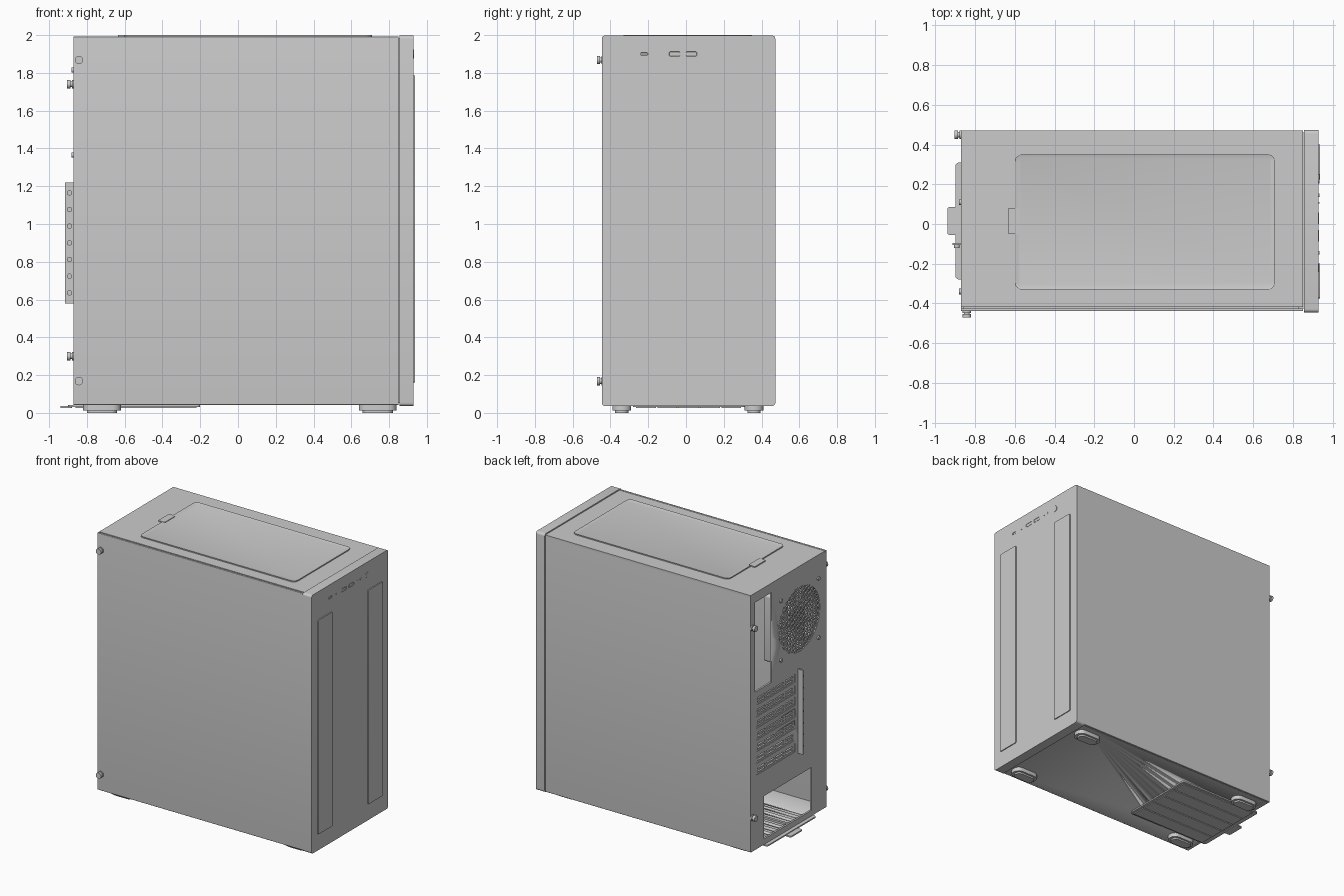
import bpy, bmesh, math
from mathutils import Matrix, Vector

default_cube = bpy.data.objects.get("Cube")
if default_cube:
    bpy.data.objects.remove(default_cube, do_unlink=True)

grey = bpy.data.materials.new("light_grey")
grey.use_nodes = True
shade = (0.6, 0.6, 0.6, 1)
grey.diffuse_color = shade
grey.node_tree.nodes["Principled BSDF"].inputs["Base Color"].default_value = shade

# Main dimensions
REAR, JOINT, FRONT = -0.872, 0.855, 0.93
RIGHT, LEFT = -0.425, 0.47
BOTTOM, TOP = 0.042, 1.992
WALL = 0.014
TURN = {"x": Matrix.Rotation(math.pi / 2, 4, "Y"),
        "y": Matrix.Rotation(math.pi / 2, 4, "X")}


def finish(name, bm):
    """Turn a bmesh into a named, shaded object."""
    mesh = bpy.data.meshes.new(name)
    bm.to_mesh(mesh)
    bm.free()
    mesh.materials.append(grey)
    obj = bpy.data.objects.new(name, mesh)
    bpy.context.collection.objects.link(obj)
    bpy.ops.object.select_all(action="DESELECT")
    obj.select_set(True)
    bpy.context.view_layer.objects.active = obj
    bpy.ops.object.shade_smooth_by_angle(angle=math.radians(30))
    return obj


def add_box(bm, xs, ys, zs):
    """Add a box given its range along each axis."""
    spans = (xs, ys, zs)
    centre = Vector([sum(s) / 2 for s in spans])
    size = [s[1] - s[0] for s in spans]
    matrix = Matrix.Translation(centre) @ Matrix.Diagonal((*size, 1))
    return bmesh.ops.create_cube(bm, size=1, matrix=matrix)["verts"]


def add_disc(bm, centre, radius, depth, axis, sides=24):
    """Add a cylinder lying along the named axis."""
    bmesh.ops.create_cone(bm, cap_ends=True, segments=sides, radius1=radius, radius2=radius,
                          depth=depth, matrix=Matrix.Translation(centre) @ TURN[axis])


def plate(name, xs, ys, zs, axis=None, radius=0.0, rim=0.0, drop=0.0):
    """Box whose corners are rounded about one axis, optionally with a sunken face."""
    bm = bmesh.new()
    add_box(bm, xs, ys, zs)
    if axis:
        i = "xyz".index(axis)
        edges = [e for e in bm.edges if abs((e.verts[0].co - e.verts[1].co).normalized()[i]) > 0.9]
        bmesh.ops.bevel(bm, geom=edges, offset=radius, segments=5, profile=0.5, affect="EDGES")
        if rim:
            bm.normal_update()
            faces = [f for f in bm.faces if f.normal[i] > 0.9]
            bmesh.ops.inset_individual(bm, faces=faces, thickness=rim, depth=-drop)
    return finish(name, bm)


def cut(target, bm):
    """Carve the cutter mesh out of the target."""
    cutter = finish("cutter", bm)
    cutter.hide_render = True
    mod = target.modifiers.new("openings", "BOOLEAN")
    mod.operation = "DIFFERENCE"
    mod.solver = "EXACT"
    mod.object = cutter
    bpy.context.view_layer.objects.active = target
    bpy.ops.object.modifier_apply(modifier=mod.name)
    bpy.data.objects.remove(cutter, do_unlink=True)


# Case shell
body_x = (REAR, JOINT - 0.004)
body_z = (BOTTOM, TOP)
plate("top_panel", body_x, (RIGHT + 0.006, LEFT), (TOP - WALL, TOP))
plate("left_side_panel", body_x, (LEFT - WALL, LEFT), body_z, "x", 0.005)
plate("right_side_panel", body_x, (RIGHT - WALL, RIGHT), body_z, "x", 0.004)
plate("inner_front_wall", (JOINT - 0.03, JOINT), (RIGHT, LEFT - 0.01), (BOTTOM + 0.01, TOP - 0.01))
plate("power_supply_shroud", body_x, (RIGHT, LEFT - WALL), (0.45, 0.46))
floor = plate("floor", body_x, (RIGHT, LEFT - WALL), (BOTTOM, BOTTOM + WALL))

# Floor vents under the power supply
vents = bmesh.new()
for i in range(8):
    y = -0.23 + i * 0.066
    add_box(vents, (-0.82, -0.28), (y, y + 0.045), (0, 0.1))
cut(floor, vents)

# Rear wall with its openings
fan_y, fan_z, fan_r = -0.115, 1.59, 0.245
slot_heights = [1.165 - i * 0.0883 for i in range(7)]
through = (REAR - 0.1, REAR + 0.1)
rear_wall = plate("rear_wall", (REAR, REAR + WALL), (RIGHT, LEFT - WALL), (BOTTOM, TOP - WALL))
holes = bmesh.new()
add_box(holes, through, (0.22, 0.42), (1.24, 1.92))
add_box(holes, through, (-0.26, 0.31), (0.085, 0.41))
add_disc(holes, (REAR, fan_y, fan_z), fan_r, 0.2, "x", 48)
for z in slot_heights:
    add_box(holes, through, (-0.06, 0.4), (z - 0.032, z + 0.032))
cut(rear_wall, holes)

# Vented expansion slot covers
covers = bmesh.new()
for z in slot_heights:
    for offset in (-0.026, 0, 0.026):
        add_box(covers, (REAR + 0.004, REAR + 0.012), (-0.07, 0.41),
                (z + offset - 0.007, z + offset + 0.007))
    for i in range(5):
        y = -0.05 + i * 0.11
        add_box(covers, (REAR + 0.005, REAR + 0.011), (y - 0.012, y + 0.012), (z - 0.03, z + 0.03))
finish("slot_covers", covers)

# Slot bracket with a row of screws
plate("slot_bracket", (-0.915, REAR), (-0.105, -0.095), (0.58, 1.22))
screws = bmesh.new()
for z in slot_heights:
    add_disc(screws, (-0.892, -0.112, z), 0.014, 0.016, "y", 16)
finish("slot_screws", screws)

# Rear fan grille of crossed bars clipped to the circle
grille = bmesh.new()
centre = Matrix.Translation((REAR + 0.006, fan_y, fan_z))
pitch = 0.034
for angle in (math.radians(30), math.radians(-30), math.radians(90)):
    turn = centre @ Matrix.Rotation(angle, 4, "X")
    for i in range(-7, 8):
        half = math.sqrt(fan_r ** 2 - (i * pitch) ** 2) + 0.003
        bar = add_box(grille, (-0.004, 0.004), (-half, half), (i * pitch - 0.004, i * pitch + 0.004))
        bmesh.ops.transform(grille, matrix=turn, verts=bar)
finish("fan_grille", grille)

# Rear fan behind the grille
fan_frame = plate("fan_frame", (REAR + 0.018, REAR + 0.12), (fan_y - 0.255, fan_y + 0.255),
                  (fan_z - 0.255, fan_z + 0.255), "x", 0.02)
bore = bmesh.new()
add_disc(bore, (REAR, fan_y, fan_z), fan_r - 0.004, 0.5, "x", 48)
cut(fan_frame, bore)
fan = bmesh.new()
add_disc(fan, (REAR + 0.065, fan_y, fan_z), 0.09, 0.08, "x", 32)
for i in range(9):
    blade = add_box(fan, (-0.004, 0.004), (-0.055, 0.055), (0.07, 0.225))
    spin = Matrix.Rotation(i * math.tau / 9, 4, "X") @ Matrix.Rotation(math.radians(50), 4, "Z")
    bmesh.ops.transform(fan, matrix=Matrix.Translation((REAR + 0.065, fan_y, fan_z)) @ spin, verts=blade)
finish("fan_rotor", fan)
fan_screws = bmesh.new()
for sy in (-1, 1):
    for sz in (-1, 1):
        add_disc(fan_screws, (REAR - 0.004, fan_y + sy * 0.225, fan_z + sz * 0.225), 0.014, 0.012, "x", 16)
finish("fan_screws", fan_screws)


# Thumbscrews: a collar, a neck and a head
def thumbscrew(name, base, axis):
    bm = bmesh.new()
    out = Vector([-1 if a == axis else 0 for a in "xyz"])
    for distance, radius, depth in ((0.004, 0.022, 0.008), (0.011, 0.014, 0.01), (0.024, 0.022, 0.018)):
        add_disc(bm, Vector(base) + out * distance, radius, depth, axis, 20)
    finish(name, bm)


for level, side_z, rear_z in (("upper", 1.868, 1.74), ("lower", 0.168, 0.3)):
    thumbscrew(level + "_side_thumbscrew", (-0.842, RIGHT - WALL, side_z), "y")
    thumbscrew(level + "_rear_thumbscrew", (REAR, 0.45, rear_z), "x")

# Front bezel and its raised vent strips
plate("front_bezel", (JOINT, FRONT), (-0.446, 0.473), (0.036, 1.998), "x", 0.018)
for name, start, end in (("right_vent_strip", -0.375, -0.2), ("left_vent_strip", 0.225, 0.4)):
    plate(name, (FRONT - 0.01, FRONT + 0.007), (start, end), (0.16, 1.785), "x", 0.01)

# Front ports and power button
port_z = 1.9
skin = (FRONT - 0.004, FRONT + 0.002)
for name, y, half, high in (("small_port", -0.222, 0.02, 0.007), ("first_wide_port", -0.06, 0.029, 0.012),
                            ("second_wide_port", 0.028, 0.029, 0.012)):
    plate(name, skin, (y - half, y + half), (port_z - high, port_z + high), "x", 0.005, 0.004, 0.004)
for name, y, radius in (("audio_jack", -0.145, 0.009), ("indicator", 0.107, 0.005),
                        ("reset_button", 0.145, 0.009), ("power_button", 0.228, 0.024)):
    button = bmesh.new()
    add_disc(button, (FRONT, y, port_z), radius, 0.006, "x")
    finish(name, button)

# Top dust filter and pull tab
plate("top_filter", (-0.6, 0.71), (-0.33, 0.35), (TOP - 0.004, 2), "z", 0.035, 0.02, 0.005)
plate("filter_pull_tab", (-0.635, -0.58), (-0.05, 0.08), (TOP - 0.004, 2), "z", 0.006)

# Slide-out bottom filter with ribs and handle
tray_z = (0.026, 0.036)
plate("bottom_filter", (-0.9, -0.2), (-0.28, 0.31), (0.032, BOTTOM), "z", 0.02)
plate("filter_handle", (-0.94, -0.88), (-0.055, 0.085), tray_z, "z", 0.012)
ribs = bmesh.new()
for i in range(5):
    y = -0.265 + i * 0.113
    add_box(ribs, (-0.86, -0.22), (y, y + 0.105), tray_z)
finish("filter_ribs", ribs)

# Feet
for end, x in (("rear", -0.72), ("front", 0.74)):
    for side, y in (("right", -0.34), ("left", 0.36)):
        plate(f"{end}_{side}_foot_base", (x - 0.1, x + 0.1), (y - 0.05, y + 0.05), (0.012, 0.045), "z", 0.045)
        plate(f"{end}_{side}_foot_pad", (x - 0.08, x + 0.08), (y - 0.035, y + 0.035), (0, 0.014), "z", 0.032)
